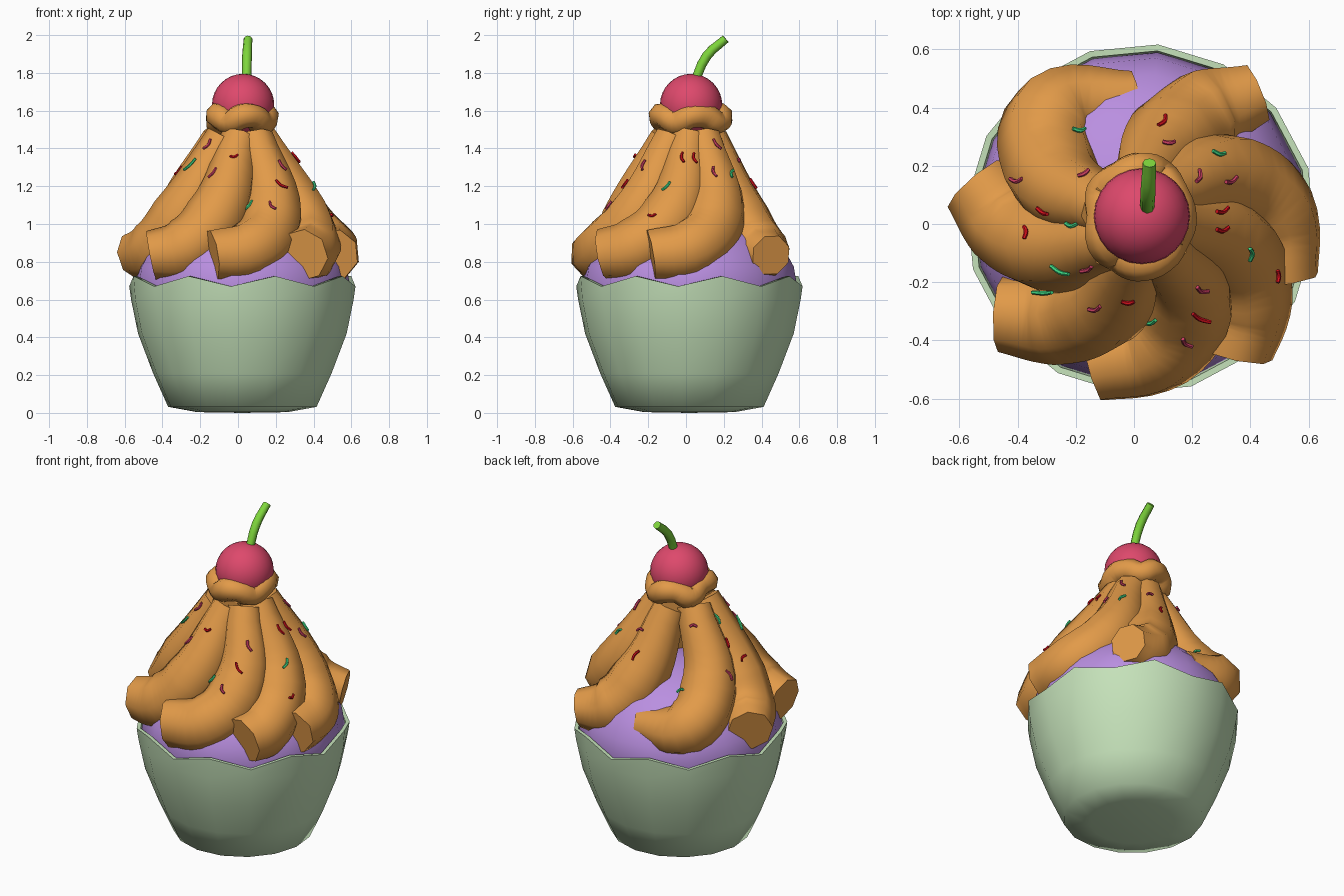
import bpy, bmesh, math
from mathutils import Vector
from mathutils.bvhtree import BVHTree

if "Cube" in bpy.data.objects:
    bpy.data.objects.remove(bpy.data.objects["Cube"])

CX, CY = 0.023, 0.018   # axis of cup and cake


def material(name, r, g, b):
    m = bpy.data.materials.new(name)
    m.diffuse_color = (r, g, b, 1)
    m.use_nodes = True
    m.node_tree.nodes["Principled BSDF"].inputs["Base Color"].default_value = m.diffuse_color
    return m


ICING = material("caramel_icing", 0.76, 0.325, 0.066)
CAKE = material("purple_cake", 0.49, 0.275, 0.75)
PAPER = material("pale_green_paper", 0.56, 0.76, 0.49)
CHERRY = material("cherry_red", 0.73, 0.066, 0.15)
STEM = material("lime_stem", 0.21, 0.67, 0.045)
SPRINKLE = {"r": material("red_sprinkle", 0.68, 0.005, 0.012),
            "p": material("pink_sprinkle", 0.63, 0.05, 0.13),
            "g": material("green_sprinkle", 0.05, 0.72, 0.24)}


def smooth(ob, angle):
    bpy.ops.object.select_all(action='DESELECT')
    ob.select_set(True)
    bpy.context.view_layer.objects.active = ob
    bpy.ops.object.shade_smooth_by_angle(angle=math.radians(angle))


def tube(name, points, radii, mat, bevel=1, res=6, cyclic=False):
    """Smooth tube through points, converted to a mesh."""
    cu = bpy.data.curves.new(name, 'CURVE')
    cu.dimensions = '3D'
    cu.bevel_depth = 1.0
    cu.bevel_resolution = bevel
    cu.resolution_u = res
    cu.use_fill_caps = True
    sp = cu.splines.new('BEZIER')
    sp.bezier_points.add(len(points) - 1)
    for bp, p, r in zip(sp.bezier_points, points, radii):
        bp.co = p
        bp.radius = r
        bp.handle_left_type = bp.handle_right_type = 'AUTO'
    sp.use_cyclic_u = cyclic
    ob = bpy.data.objects.new(name, cu)
    bpy.context.collection.objects.link(ob)
    bpy.ops.object.select_all(action='DESELECT')
    ob.select_set(True)
    bpy.context.view_layer.objects.active = ob
    bpy.ops.object.convert(target='MESH')
    ob = bpy.context.view_layer.objects.active
    ob.data.materials.clear()
    ob.data.materials.append(mat)
    smooth(ob, 55)
    return ob


def lathe(name, profile, sides, mat, zigzag=None, angle=40):
    """Revolve (r, z) points; rings listed in zigzag alternate in height."""
    bm = bmesh.new()
    rings = []
    for i, (r, z) in enumerate(profile):
        if r == 0:
            rings.append([bm.verts.new((CX, CY, z))] * sides)
            continue
        ring = []
        for k in range(sides):
            a = math.tau * k / sides - math.pi / 2 - 0.1
            dz = (0.027 if k % 2 else -0.027) if zigzag and i in zigzag else 0
            ring.append(bm.verts.new((CX + r * math.cos(a), CY + r * math.sin(a), z + dz)))
        rings.append(ring)
    for a, b in zip(rings, rings[1:]):
        for k in range(sides):
            n = (k + 1) % sides
            bm.faces.new(list(dict.fromkeys((a[k], a[n], b[n], b[k]))))
    bmesh.ops.recalc_face_normals(bm, faces=bm.faces)
    me = bpy.data.meshes.new(name)
    bm.to_mesh(me)
    bm.free()
    ob = bpy.data.objects.new(name, me)
    bpy.context.collection.objects.link(ob)
    me.materials.append(mat)
    smooth(ob, angle)
    return ob


# Paper cup with zigzag rim and an inner wall
lathe("paper_cup", [(0, 0), (0.24, 0.004), (0.395, 0.032), (0.475, 0.21), (0.555, 0.42),
                    (0.592, 0.6), (0.602, 0.697), (0.58, 0.697), (0.565, 0.58), (0.45, 0.21),
                    (0.37, 0.06), (0, 0.04)], 16, PAPER, zigzag=(6, 7), angle=75)

# Cake dome rising out of the cup
dome = [(0, 0.6), (0.56, 0.6)]
dome += [(0.575 * math.cos(t), 0.66 + 0.44 * math.sin(t))
         for t in [math.radians(15 * i) for i in range(6)]] + [(0, 1.1)]
lathe("cake", dome, 16, CAKE)

# Seven swirled icing strands: plan points from apex to cut end, radius of the end
strands = [
    ([(-0.09, 0.05), (-0.28, 0.18), (-0.27, 0.37), (0.01, 0.43)], 0.10),
    ([(0.02, 0.12), (0.13, 0.28), (0.25, 0.38), (0.42, 0.45)], 0.11),
    ([(0.10, 0.09), (0.32, 0.15), (0.47, 0.03), (0.50, -0.19)], 0.14),
    ([(0.11, 0.02), (0.33, -0.08), (0.38, -0.27), (0.34, -0.44)], 0.14),
    ([(0.09, -0.07), (0.18, -0.26), (0.08, -0.42), (-0.14, -0.48)], 0.14),
    ([(0.01, -0.09), (-0.12, -0.28), (-0.28, -0.32), (-0.46, -0.31)], 0.13),
    ([(-0.07, -0.06), (-0.30, -0.07), (-0.43, 0.01), (-0.54, 0.14)], 0.13),
]
icing = []
for i, (plan, end) in enumerate(strands):
    pts = [(x, y, z) for (x, y), z in zip(plan, (1.46, 1.03, 0.87, 0.835))]
    icing.append(tube(f"icing_strand_{i + 1}", pts, (0.10, 0.168, 0.165, end), ICING, bevel=2))

# Lumpy icing collar under the cherry
N = 12
collar = []
for k in range(N):
    a = math.tau * k / N
    lump = 1 + 0.06 * math.cos(5 * a)
    collar.append((0.018 + 0.128 * lump * math.cos(a), 0.025 + 0.155 * lump * math.sin(a),
                   1.56 + 0.022 * math.sin(4 * a + 0.5)))
tube("icing_collar", collar, [0.064 + 0.006 * (k % 2) for k in range(N)], ICING,
     bevel=2, res=4, cyclic=True)

# Cherry and bent stem
bpy.ops.mesh.primitive_uv_sphere_add(segments=24, ring_count=16, radius=0.165,
                                     location=(0.027, 0.027, 1.63))
cherry = bpy.context.object
cherry.name = "cherry"
cherry.data.materials.append(CHERRY)
smooth(cherry, 60)
tube("cherry_stem", [(0.045, 0.045, 1.75), (0.048, 0.11, 1.89), (0.053, 0.21, 1.98)],
     (0.024, 0.026, 0.023), STEM, bevel=2, res=3)

# Sprinkles dropped on to the icing: x, y, direction in degrees, colour
sprinkles = [
    (-.19, .32, 0, "g"), (-.40, .15, 0, "p"), (-.17, .17, 30, "p"), (-.31, .045, -30, "r"),
    (-.37, -.03, 90, "r"), (-.21, -.005, 0, "g"), (-.16, -.15, 25, "p"), (-.25, -.16, -25, "g"),
    (-.31, -.23, 0, "g"), (-.13, -.29, 15, "p"), (-.02, -.265, 0, "r"), (.06, -.335, 10, "g"),
    (.18, -.405, -40, "p"), (.23, -.32, -25, "r"), (.23, -.225, -20, "p"), (.30, -.02, 10, "r"),
    (.30, .045, 20, "r"), (.40, -.10, 90, "g"), (.49, -.18, 90, "r"), (.33, .15, 25, "p"),
    (.29, .24, -10, "g"), (.22, .16, 75, "p"), (.10, .35, 55, "r"), (.12, .275, 0, "p"),
]
trees = [BVHTree.FromPolygons([v.co for v in o.data.vertices],
                              [p.vertices[:] for p in o.data.polygons]) for o in icing]
for i, (x, y, deg, col) in enumerate(sprinkles):
    hits = [t.ray_cast(Vector((x, y, 3)), Vector((0, 0, -1))) for t in trees]
    hits = [h for h in hits if h[0]]
    if not hits:
        continue
    p, n = max(hits, key=lambda h: h[0].z)[:2]
    n = n if n.z > 0 else -n
    a = math.radians(deg)
    d = Vector((math.cos(a), math.sin(a), 0))
    d.z = max(-1.2, min(1.2, -(n.x * d.x + n.y * d.y) / max(n.z, 0.1)))
    half = 0.034 if (x, y) in ((-.25, -.16), (-.31, -.23), (.23, -.32)) else 0.021
    side = n.cross(d).normalized() * 0.005
    c = p + n * 0.007
    tube(f"sprinkle_{i + 1}", [c - d * half + side, c - side, c + d * half + side],
         (0.007, 0.008, 0.007), SPRINKLE[col], bevel=1, res=3)
